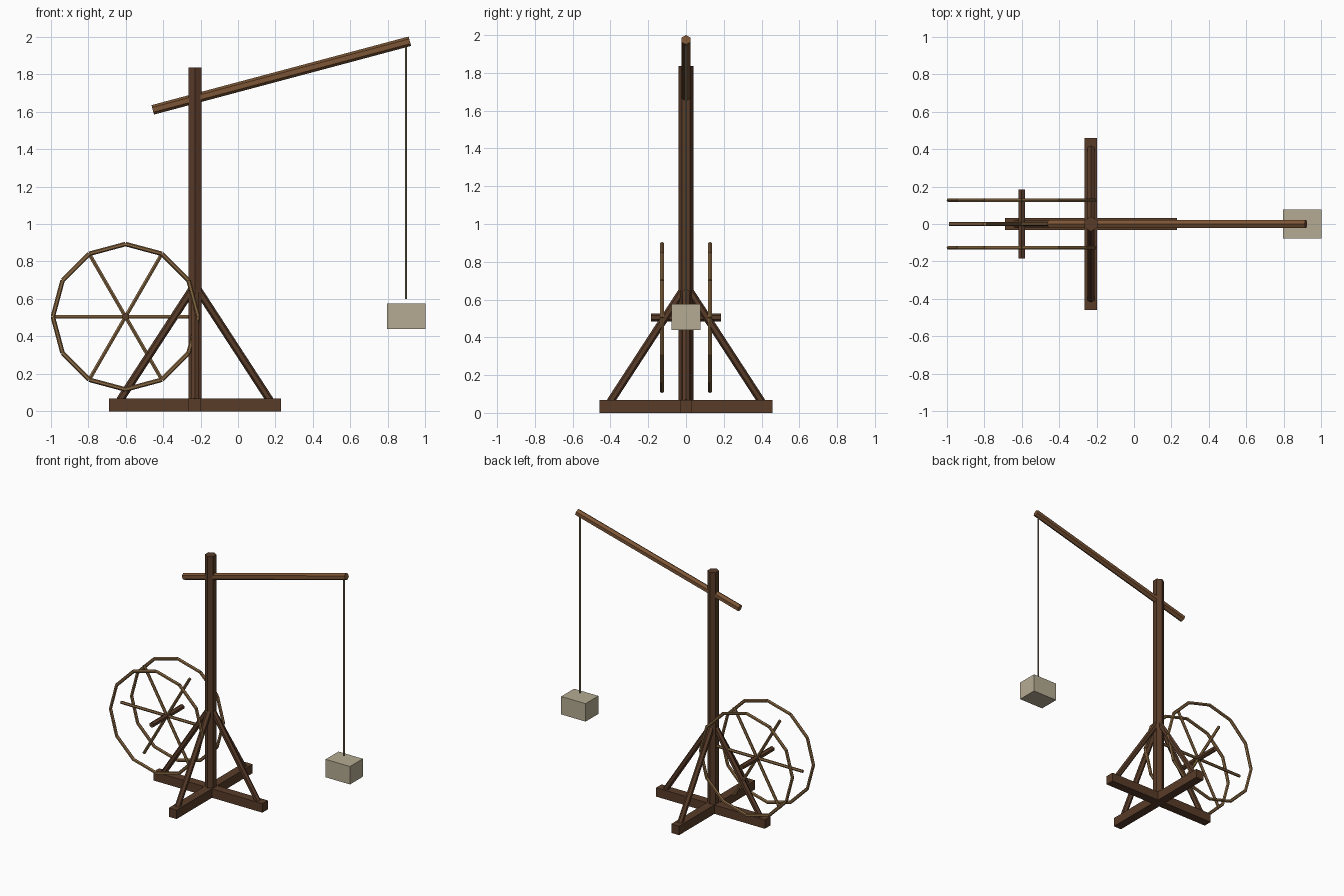
import bpy, bmesh, math
from mathutils import Vector, Matrix

if "Cube" in bpy.data.objects:
    bpy.data.objects.remove(bpy.data.objects["Cube"])


def material(name, rgb):
    m = bpy.data.materials.new(name)
    m.diffuse_color = (*rgb, 1)
    m.use_nodes = True
    m.node_tree.nodes["Principled BSDF"].inputs["Base Color"].default_value = m.diffuse_color
    return m


DARK = material("dark_wood", (0.10, 0.045, 0.022))
BEAM = material("beam_wood", (0.20, 0.09, 0.035))
LIGHT = material("light_wood", (0.25, 0.14, 0.055))
ROPE = material("rope_fibre", (0.30, 0.24, 0.15))
STONE = material("stone", (0.46, 0.41, 0.29))


def finish(name, bm, mat):
    mesh = bpy.data.meshes.new(name)
    bm.to_mesh(mesh)
    bm.free()
    mesh.materials.append(mat)
    obj = bpy.data.objects.new(name, mesh)
    bpy.context.collection.objects.link(obj)


def add_rod(bm, a, b, r, corner):
    """Hexagonal rod from a to b, with one edge facing the corner direction."""
    a, b = Vector(a), Vector(b)
    z = (b - a).normalized()
    x = Vector(corner)
    x = (x - z * x.dot(z)).normalized()
    y = z.cross(x)
    rings = []
    for p in (a, b):
        rings.append([bm.verts.new(p + r * (x * math.cos(i * math.pi / 3) + y * math.sin(i * math.pi / 3)))
                      for i in range(6)])
    low, high = rings
    bm.faces.new(low[::-1])
    bm.faces.new(high)
    for i in range(6):
        j = (i + 1) % 6
        bm.faces.new((low[i], low[j], high[j], high[i]))


def rod(name, a, b, r, corner, mat):
    bm = bmesh.new()
    add_rod(bm, a, b, r, corner)
    finish(name, bm, mat)


def box(name, centre, size, mat):
    bm = bmesh.new()
    bmesh.ops.create_cube(bm, size=1, matrix=Matrix.Translation(centre) @ Matrix.Diagonal((*size, 1)))
    finish(name, bm, mat)


MX = -0.23  # mast position

# Crossed base beams
box("base_beam_long", (MX, 0, 0.034), (0.918, 0.066, 0.068), DARK)
box("base_beam_cross", (MX, 0, 0.034), (0.066, 0.918, 0.068), DARK)

# Mast and its four diagonal braces
rod("mast", (MX, 0, 0.03), (MX, 0, 1.836), 0.04, (0, 1, 0), DARK)
for i, (dx, dy) in enumerate(((1, 0), (0, 1), (-1, 0), (0, -1))):
    rod(f"brace_{i + 1}", (MX + 0.4 * dx, 0.4 * dy, 0.06), (MX, 0, 0.675), 0.021, (dx, dy, 0), DARK)

# Sloping jib, rope and hanging load
rod("jib", (-0.455, 0, 1.609), (0.917, 0, 1.975), 0.026, (0, 0, 1), BEAM)
rod("rope", (0.896, 0, 0.60), (0.896, 0, 1.965), 0.006, (0, 1, 0), ROPE)
box("load", (0.897, 0, 0.507), (0.206, 0.155, 0.137), STONE)

# Treadwheel: two rims, central spokes and axle
WX, WZ, WR = -0.6, 0.505, 0.388


def on_wheel(k, y):
    t = k * math.pi / 6
    return Vector((WX + WR * math.cos(t), y, WZ + WR * math.sin(t)))


for side, y in (("front", -0.127), ("back", 0.127)):
    bm = bmesh.new()
    for k in range(12):
        p, q = on_wheel(k, y), on_wheel(k + 1, y)
        add_rod(bm, p, q, 0.012, (p + q) / 2 - Vector((WX, y, WZ)))
    finish(f"wheel_rim_{side}", bm, LIGHT)

for k in range(3):
    rod(f"wheel_spoke_{k + 1}", on_wheel(2 * k, 0), on_wheel(2 * k + 6, 0), 0.011, (0, 1, 0), LIGHT)
rod("wheel_axle", (WX, -0.185, WZ), (WX, 0.185, WZ), 0.02, (0, 0, 1), DARK)
